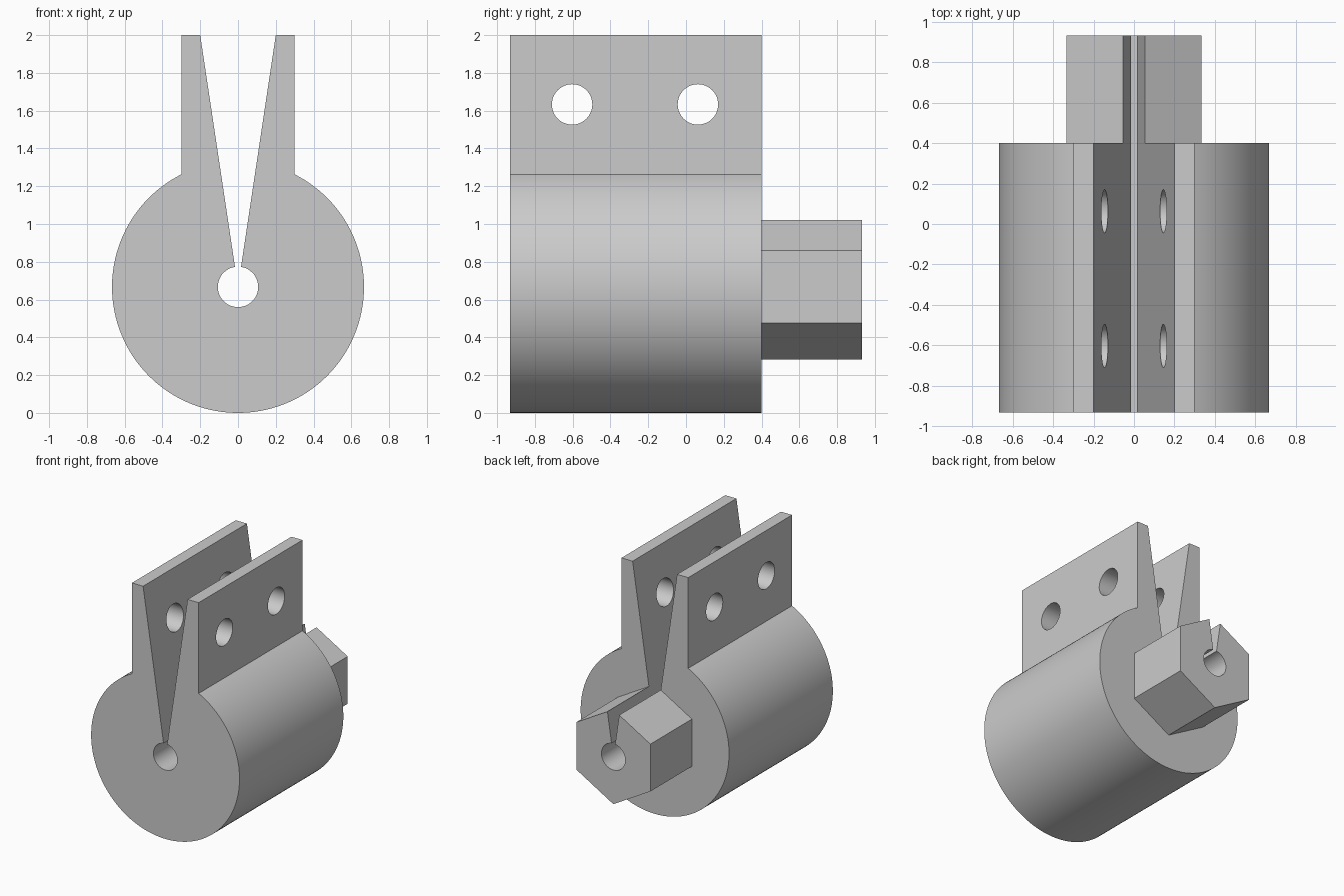
import bpy, bmesh
from math import sin, cos, asin, sqrt, pi, radians

cube = bpy.data.objects.get("Cube")
if cube:
    bpy.data.objects.remove(cube)

CENTRE_Z, BODY_R, BORE_R = 0.667, 0.667, 0.107
FLANGE_X, SLOT_TOP, SLOT_LOW = 0.3, 0.2, 0.016
FRONT, STEP, BACK = -0.933, 0.4, 0.933

grey = bpy.data.materials.new("light_grey")
grey.use_nodes = True
colour = (0.6, 0.6, 0.6, 1)
grey.diffuse_color = colour
grey.node_tree.nodes["Principled BSDF"].inputs["Base Color"].default_value = colour


def half_arc(radius, x_start, steps):
    """Points on the +x side from x_start near the top down to the bottom."""
    first = asin(x_start / radius)
    angles = [first + (pi - first) * i / steps for i in range(steps + 1)]
    return [(radius * sin(a), CENTRE_Z + radius * cos(a)) for a in angles]


def extrude(name, half, y0, y1):
    """Mirror a half outline in x and extrude it along y."""
    outline = half + [(-x, z) for x, z in reversed(half) if x > 1e-5]
    bm = bmesh.new()
    face = bm.faces.new([bm.verts.new((x, y0, z)) for x, z in outline])
    grown = bmesh.ops.extrude_face_region(bm, geom=[face])["geom"]
    bmesh.ops.translate(bm, vec=(0, y1 - y0, 0),
                        verts=[v for v in grown if isinstance(v, bmesh.types.BMVert)])
    # the starting face closes the front end
    if not face.is_valid:
        bmesh.ops.holes_fill(bm, edges=bm.edges)
    bmesh.ops.recalc_face_normals(bm, faces=bm.faces)
    mesh = bpy.data.meshes.new(name)
    bm.to_mesh(mesh)
    bm.free()
    mesh.materials.append(grey)
    obj = bpy.data.objects.new(name, mesh)
    bpy.context.collection.objects.link(obj)
    return obj


def activate(obj):
    bpy.ops.object.select_all(action="DESELECT")
    obj.select_set(True)
    bpy.context.view_layer.objects.active = obj


def smooth(obj):
    activate(obj)
    bpy.ops.object.shade_smooth_by_angle(angle=radians(30))


# Bore and tapered slot shared by both parts
bore = half_arc(BORE_R, SLOT_LOW, 24)[::-1]
slot_z = bore[-1][1]


def slot_x(z):
    return SLOT_LOW + (SLOT_TOP - SLOT_LOW) * (z - slot_z) / (2 - slot_z)


# Round clamp body with two upright flanges
body_half = bore + [(SLOT_TOP, 2), (FLANGE_X, 2)] + half_arc(BODY_R, FLANGE_X, 64)
# Hexagonal boss, its top corner opened by the slot
flat = 0.333
corner = flat * 2 / sqrt(3)
slope = (SLOT_TOP - SLOT_LOW) / (2 - slot_z)
top_z = (CENTRE_Z + corner - (SLOT_LOW - slope * slot_z) / sqrt(3)) / (1 + slope / sqrt(3))
boss_half = bore + [(slot_x(top_z), top_z), (flat, CENTRE_Z + corner / 2),
                    (flat, CENTRE_Z - corner / 2), (0, CENTRE_Z - corner)]


def closed_outline(half):
    """Slide the bore bottom point off the axis so the outline stays one loop."""
    return [(max(x, 0.0001), z) for x, z in half]


body = extrude("clamp_body", closed_outline(body_half), FRONT, STEP)
boss = extrude("hex_boss", closed_outline(boss_half), STEP, BACK)

# Bolt holes through both flanges
for y in (-0.603, 0.063):
    bpy.ops.mesh.primitive_cylinder_add(vertices=48, radius=0.107, depth=1,
                                        location=(0, y, 1.633), rotation=(0, pi / 2, 0))
    cutter = bpy.context.object
    cutter.name = "bolt_hole_cutter"
    cutter.hide_render = True
    cutter.data.materials.append(grey)
    cut = body.modifiers.new("bolt_hole", "BOOLEAN")
    cut.object, cut.operation, cut.solver = cutter, "DIFFERENCE", "EXACT"
    activate(body)
    bpy.ops.object.modifier_apply(modifier=cut.name)
    bpy.data.objects.remove(cutter)

for part in (body, boss):
    smooth(part)
